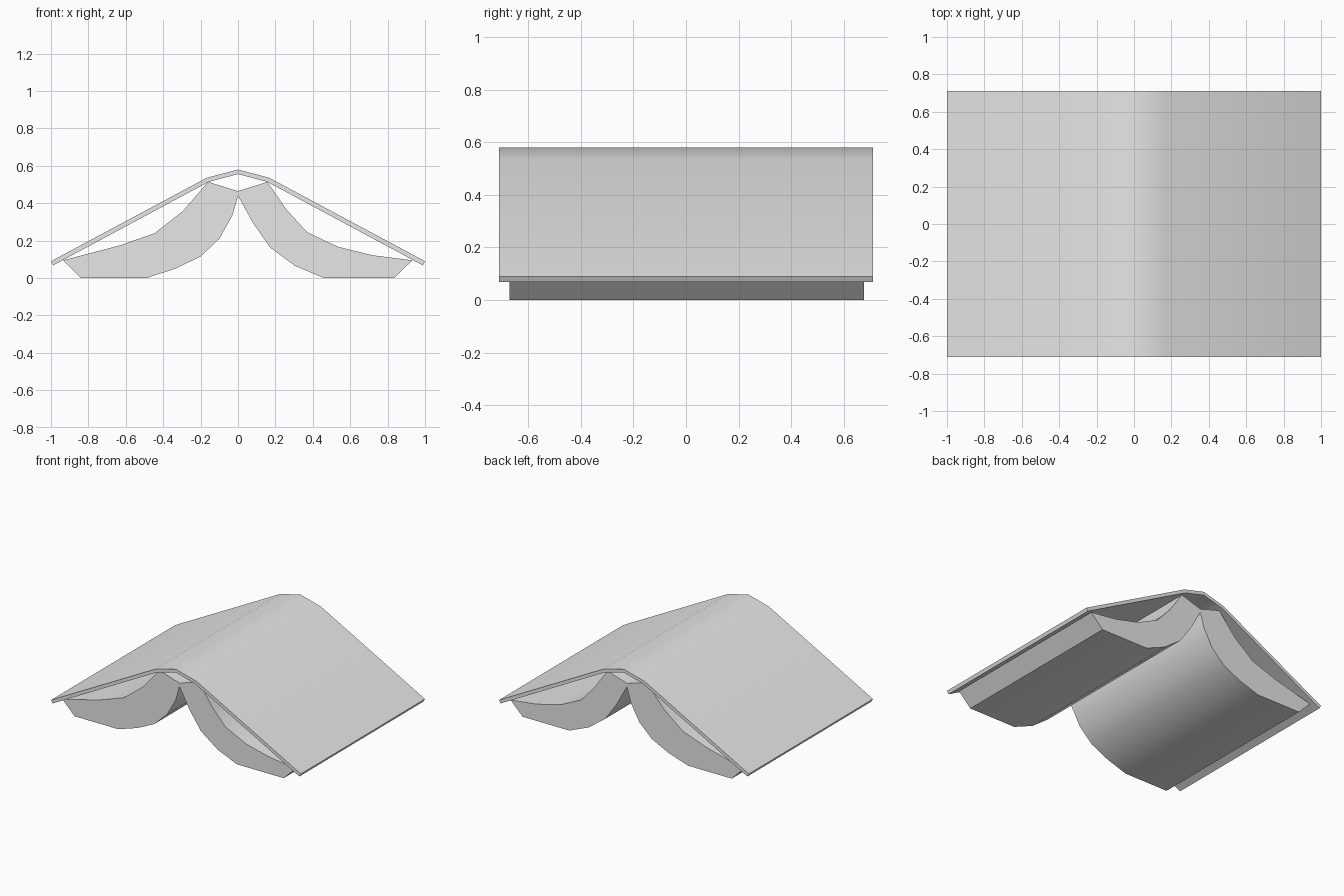
import bpy
import bmesh
import math

cube = bpy.data.objects.get("Cube")
if cube:
    bpy.data.objects.remove(cube, do_unlink=True)

grey = bpy.data.materials.new("plain grey")
grey.use_nodes = True
grey.diffuse_color = (0.8, 0.8, 0.8, 1)
grey.node_tree.nodes["Principled BSDF"].inputs["Base Color"].default_value = (0.8, 0.8, 0.8, 1)


def extrude_profile(name, profile, y0, y1):
    """Extrude a closed (x, z) outline along y."""
    bm = bmesh.new()
    face = bm.faces.new([bm.verts.new((x, y0, z)) for x, z in profile])
    ext = bmesh.ops.extrude_face_region(bm, geom=[face], use_keep_orig=True)
    verts = [g for g in ext["geom"] if isinstance(g, bmesh.types.BMVert)]
    bmesh.ops.translate(bm, verts=verts, vec=(0, y1 - y0, 0))
    bmesh.ops.recalc_face_normals(bm, faces=bm.faces)
    mesh = bpy.data.meshes.new(name)
    bm.to_mesh(mesh)
    bm.free()
    mesh.materials.append(grey)
    obj = bpy.data.objects.new(name, mesh)
    bpy.context.collection.objects.link(obj)
    bpy.ops.object.select_all(action='DESELECT')
    obj.select_set(True)
    bpy.context.view_layer.objects.active = obj
    bpy.ops.object.shade_smooth_by_angle(angle=math.radians(35))
    return obj


def mirrored(points):
    return [(-x, z) for x, z in reversed(points)]


# Cover: thin bent sheet with a faceted spine
outer = [(0.165, 0.537), (1.0, 0.09)]
inner = [(0.988, 0.068), (0.157, 0.514)]
cover = ([(0, 0.58)] + outer + inner + [(0, 0.556)]
         + mirrored(inner) + mirrored(outer))
extrude_profile("cover", cover, -0.71, 0.71)

# Page block: two curved halves hanging from the spine
right_half = [(0.157, 0.514), (0.26, 0.365), (0.37, 0.245), (0.535, 0.167),
              (0.72, 0.122), (0.932, 0.095), (0.835, 0), (0.46, 0),
              (0.305, 0.065), (0.172, 0.163), (0.08, 0.295)]
left_half = [(-0.03, 0.335), (-0.10, 0.21), (-0.20, 0.115), (-0.335, 0.05),
             (-0.49, 0), (-0.84, 0), (-0.935, 0.095), (-0.63, 0.175),
             (-0.445, 0.24), (-0.295, 0.358), (-0.16, 0.514)]
pages = [(0, 0.465)] + right_half + [(0, 0.44)] + left_half
extrude_profile("pages", pages, -0.67, 0.676)
